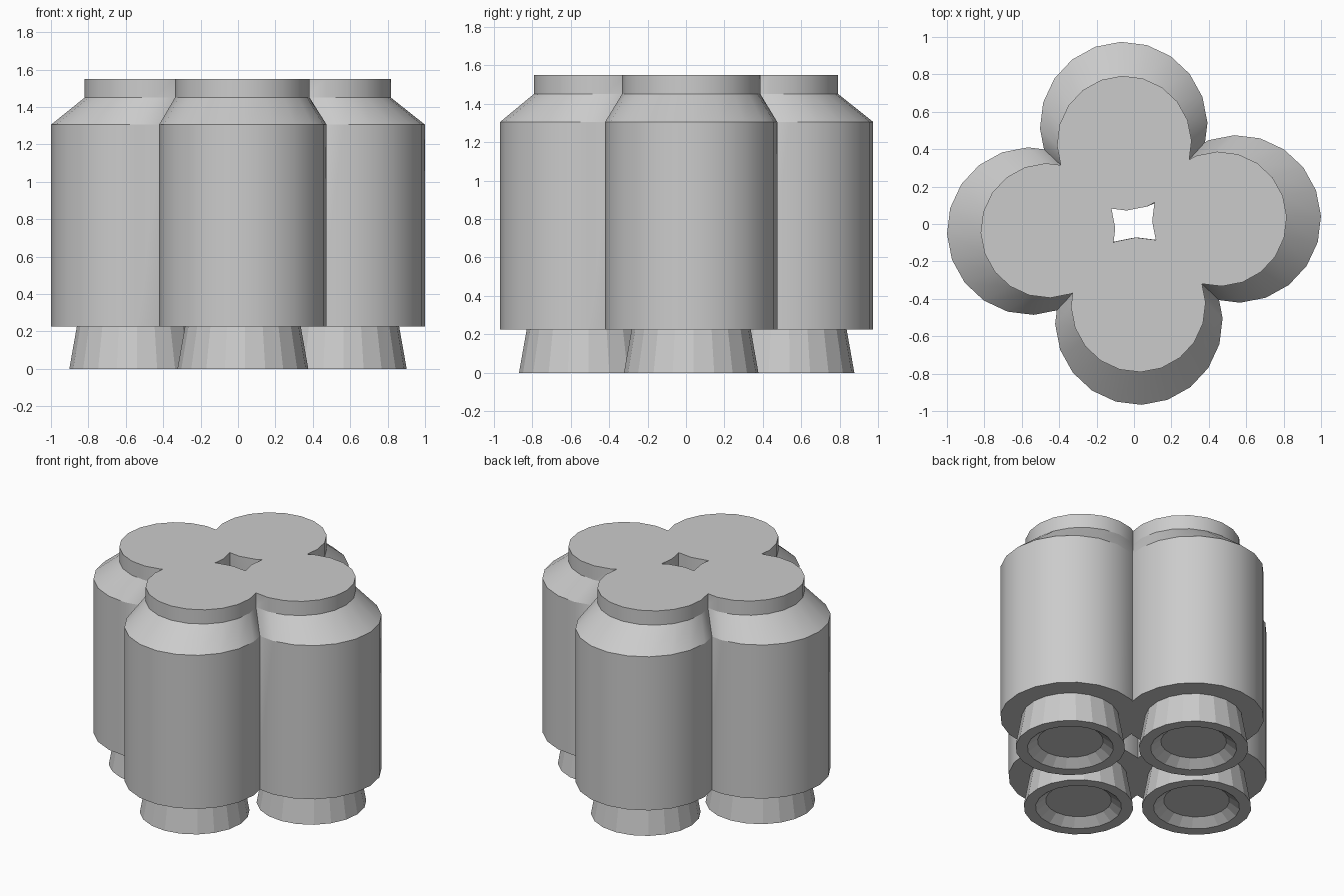
import bpy, bmesh, math

if "Cube" in bpy.data.objects:
    bpy.data.objects.remove(bpy.data.objects["Cube"])

SIDES = 20
TURN = math.radians(2)


def loft(name, rings, cap_first=False, cap_last=False, smooth=False):
    """Skin a list of (cx, cy, z, radius) circles, listed outside-up."""
    bm = bmesh.new()
    loops = []
    for cx, cy, z, r in rings:
        loops.append([bm.verts.new((cx + r * math.cos(TURN + math.tau * i / SIDES),
                                    cy + r * math.sin(TURN + math.tau * i / SIDES), z))
                      for i in range(SIDES)])
    for a, b in zip(loops, loops[1:]):
        for i in range(SIDES):
            j = (i + 1) % SIDES
            bm.faces.new((a[i], a[j], b[j], b[i]))
    if cap_first:
        bm.faces.new(loops[0][::-1])
    if cap_last:
        bm.faces.new(loops[-1])
    mesh = bpy.data.meshes.new(name)
    bm.to_mesh(mesh)
    bm.free()
    obj = bpy.data.objects.new(name, mesh)
    bpy.context.collection.objects.link(obj)
    if smooth:
        bpy.ops.object.select_all(action='DESELECT')
        obj.select_set(True)
        bpy.context.view_layer.objects.active = obj
        bpy.ops.object.shade_smooth_by_angle(angle=math.radians(25))
    return obj


# Body centre and (inward shifted) neck centre of each tank
tanks = {
    "right": ((0.552, 0.027), (0.457, 0.027)),
    "back": ((-0.055, 0.526), (-0.052, 0.432)),
    "left": ((-0.552, -0.038), (-0.460, -0.035)),
    "front": ((0.026, -0.519), (0.023, -0.432)),
}

for side, ((x, y), (nx, ny)) in tanks.items():
    # Tank: underside ring, barrel, leaning shoulder, short neck and lid
    loft(side + "_tank", [
        (x, y, 0.225, 0.31), (x, y, 0.225, 0.448), (x, y, 1.305, 0.448),
        (nx, ny, 1.45, 0.36), (nx, ny, 1.55, 0.36)], cap_last=True, smooth=True)
    # Nozzle: recessed mouth, flat rim, flared outer wall
    loft(side + "_nozzle", [
        (x, y, 0.05, 0.21), (x, y, 0.0, 0.275),
        (x, y, 0.0, 0.35), (x, y, 0.225, 0.31)], cap_first=True)
